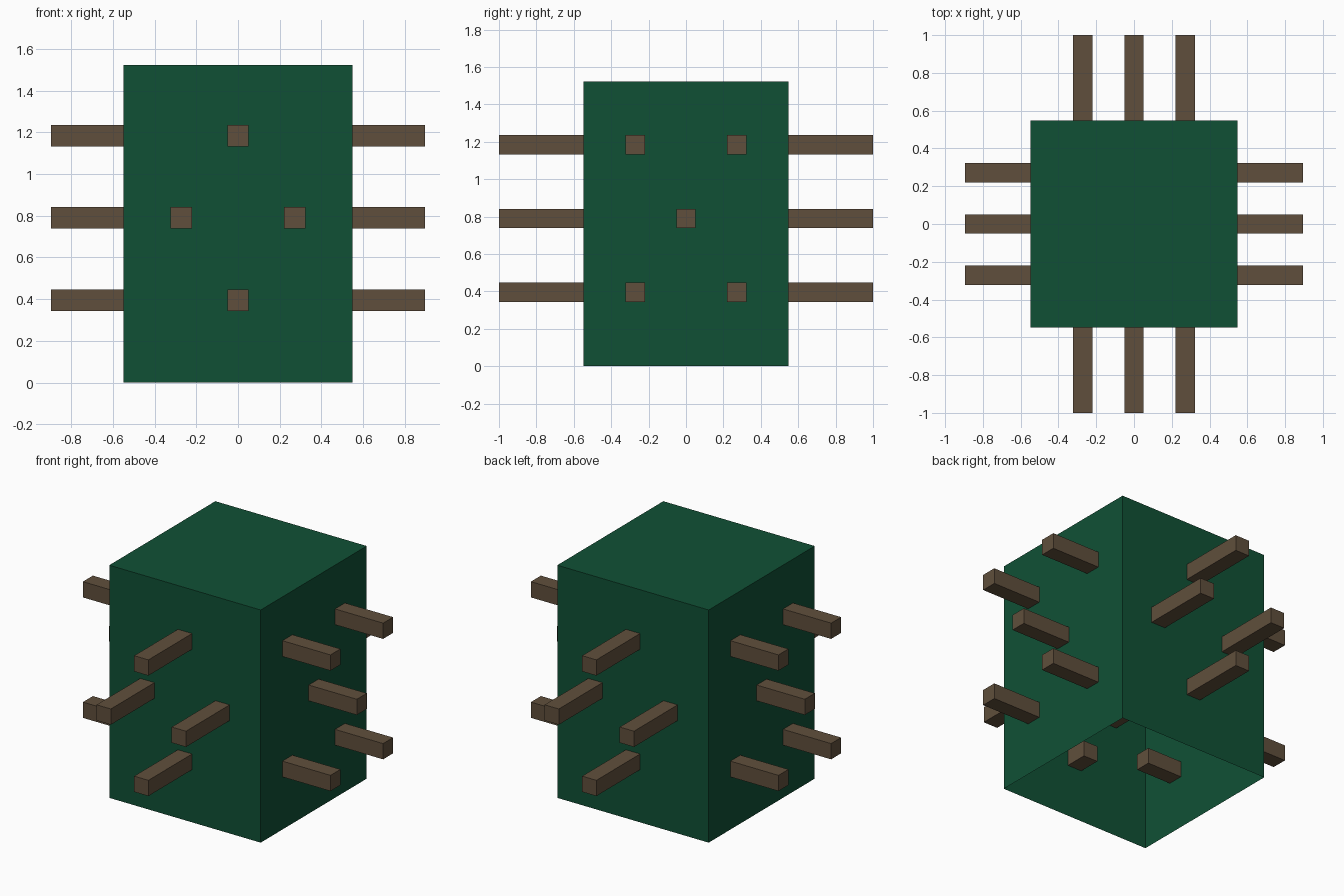
import bpy
import bmesh
from mathutils import Matrix, Vector

default = bpy.data.objects.get("Cube")
if default:
    bpy.data.objects.remove(default, do_unlink=True)


def make_material(name, rgb):
    mat = bpy.data.materials.new(name)
    mat.use_nodes = True
    color = (*rgb, 1)
    mat.diffuse_color = color
    mat.node_tree.nodes["Principled BSDF"].inputs["Base Color"].default_value = color
    return mat


def make_box(name, center, size, mat, open_bottom=False):
    bm = bmesh.new()
    matrix = Matrix.Translation(center) @ Matrix.Diagonal((*size, 1))
    bmesh.ops.create_cube(bm, size=1, matrix=matrix)
    if open_bottom:
        bm.normal_update()
        under = [f for f in bm.faces if f.normal.z < -0.5]
        bmesh.ops.delete(bm, geom=under, context='FACES_ONLY')
    mesh = bpy.data.meshes.new(name)
    bm.to_mesh(mesh)
    bm.free()
    mesh.materials.append(mat)
    obj = bpy.data.objects.new(name, mesh)
    bpy.context.collection.objects.link(obj)
    return obj


green = make_material("dark_green", (0.0052, 0.081, 0.036))
brown = make_material("wood_brown", (0.117, 0.078, 0.045))

WIDTH, HEIGHT = 1.096, 1.522
PEG, LENGTH = 0.103, 0.6
SPREAD = 0.272
LOW, MID, HIGH = 0.396, 0.79, 1.184

# Hollow leafy block, open underneath
make_box("foliage_block", Vector((0, 0, HEIGHT / 2)), (WIDTH, WIDTH, HEIGHT),
         green, open_bottom=True)

# Branches: (sideways offset, height) patterns, running a little way inside
diamond = [(0, LOW), (-SPREAD, MID), (SPREAD, MID), (0, HIGH)]
five = [(-SPREAD, LOW), (SPREAD, LOW), (0, MID), (-SPREAD, HIGH), (SPREAD, HIGH)]

for label, sign in (("front", -1), ("back", 1)):
    for i, (x, z) in enumerate(diamond, 1):
        y = sign * (1 - LENGTH / 2)
        make_box(f"{label}_branch_{i}", Vector((x, y, z)), (PEG, LENGTH, PEG), brown)

for label, sign in (("right", -1), ("left", 1)):
    for i, (y, z) in enumerate(five, 1):
        x = sign * (0.896 - LENGTH / 2)
        make_box(f"{label}_branch_{i}", Vector((x, y, z)), (LENGTH, PEG, PEG), brown)
